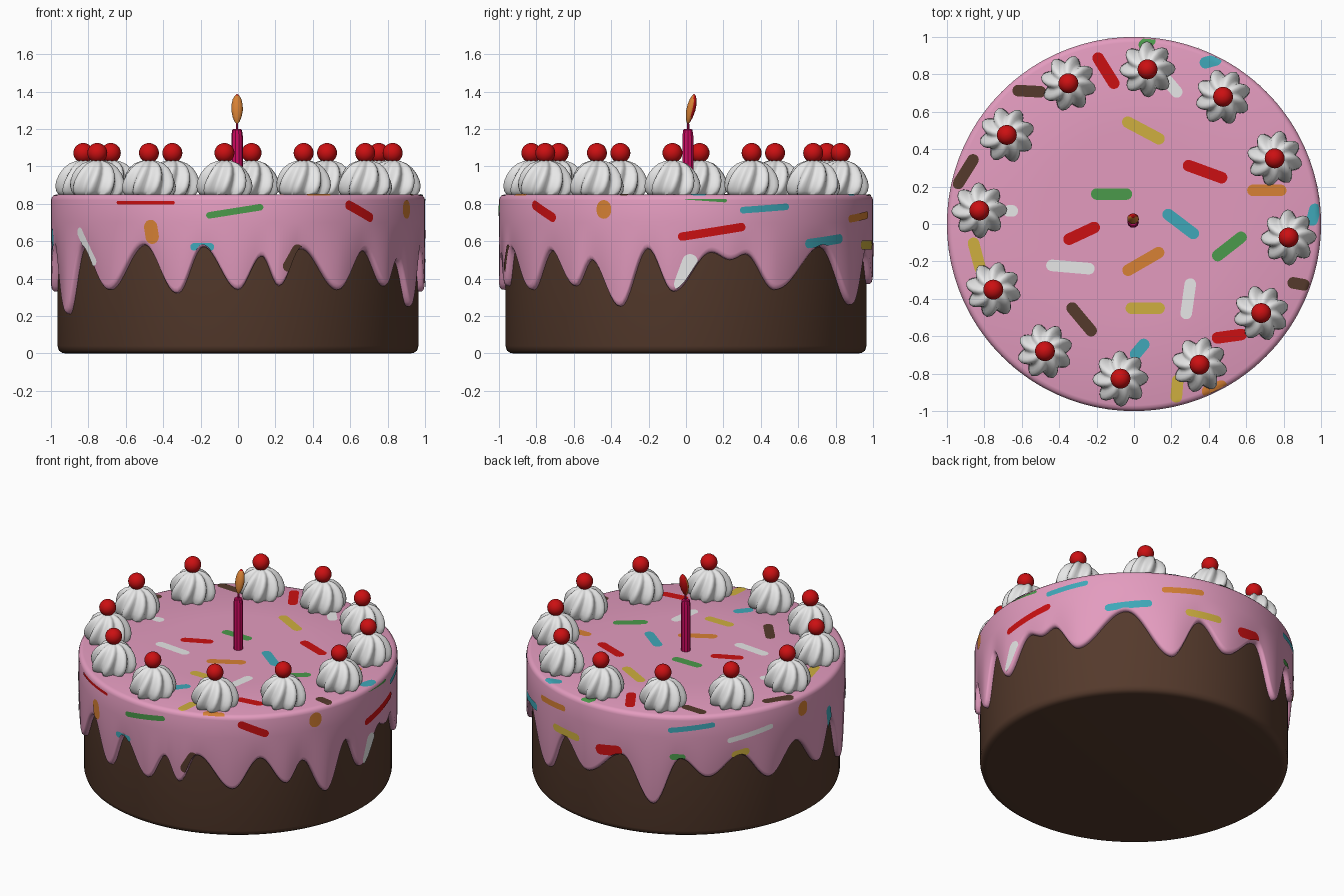
import bpy, bmesh, math
from math import sin, cos, pi, radians

if "Cube" in bpy.data.objects:
    bpy.data.objects.remove(bpy.data.objects["Cube"])

COL = dict(pink_icing=(.77, .33, .52), chocolate=(.09, .042, .025), white_cream=(.8, .8, .8),
           cherry_red=(.6, .005, .006), candle_pink=(.62, .003, .12), orange=(.68, .22, .035),
           yellow=(.62, .43, .05), green=(.07, .32, .07), cyan=(.05, .39, .48))
MAT = {}
for n, c in COL.items():
    MAT[n] = bpy.data.materials.new(n)
    MAT[n].diffuse_color = (*c, 1)


def make(name, verts, faces, mat, angle=40):
    me = bpy.data.meshes.new(name)
    me.from_pydata(verts, [], faces)
    bm = bmesh.new()
    bm.from_mesh(me)
    bmesh.ops.recalc_face_normals(bm, faces=bm.faces)
    bm.to_mesh(me)
    bm.free()
    ob = bpy.data.objects.new(name, me)
    bpy.context.collection.objects.link(ob)
    me.materials.append(MAT[mat])
    bpy.ops.object.select_all(action='DESELECT')
    ob.select_set(True)
    bpy.context.view_layer.objects.active = ob
    bpy.ops.object.shade_smooth_by_angle(angle=radians(angle))
    return ob


def rings(name, rows, n, fn, mat, angle=40):
    """Loft: fn(row, a) gives a point; both ends are capped."""
    v = [fn(r, 2 * pi * i / n) for r in rows for i in range(n)]
    f = [(j * n + i, j * n + (i + 1) % n, (j + 1) * n + (i + 1) % n, (j + 1) * n + i)
         for j in range(len(rows) - 1) for i in range(n)]
    f += [tuple(range(n)), tuple(range((len(rows) - 1) * n, len(rows) * n))]
    return make(name, v, f, mat, angle)


def lathe(name, prof, n, mat, at=(0, 0), angle=40):
    return rings(name, prof, n, lambda p, a: (at[0] + p[0] * cos(a), at[1] + p[0] * sin(a), p[1]), mat, angle)


# angle 0 is the front (-y), 90 is the right (+x)
def around(r, a, z):
    return (r * sin(a), -r * cos(a), z)


# Lower edge of the icing: alternating drip tips and arches (degrees, height)
DRIP = [(0, .34), (7.5, .52), (13, .36), (20, .56), (33, .34), (43, .55), (53, .36), (59, .5),
        (69, .25), (78, .56), (86, .33), (98, .54), (104, .5), (109, .53), (119, .34), (137, .57),
        (154, .26), (165, .54), (176, .37), (191, .54), (203, .23), (213, .55), (223, .42),
        (235, .55), (247, .36), (259, .55), (272, .33), (281, .57), (292, .21), (303, .57),
        (315.5, .34), (329.5, .58), (340.6, .32), (349, .57), (360, .34)]


def drip(a):
    d = math.degrees(a) % 360
    for (a0, z0), (a1, z1) in zip(DRIP, DRIP[1:]):
        if d <= a1:
            t = (d - a0) / (a1 - a0)
            return z0 + (z1 - z0) * (1 - cos(pi * t)) / 2
    return DRIP[-1][1]


# Cake body
lathe('cake_body', [(.92, 0), (.94, .003), (.957, .015), (.965, .04), (.965, .8)], 128, 'chocolate')

# Icing: (radius, height, whether the height is relative to the drip edge)
ICING = [(.95, .8, 0), (.95, .012, 1), (.967, 0, 1), (.985, .002, 1), (.995, .012, 1), (.999, .03, 1),
         (1, .7, 0), (1, .82, 0), (.996, .834, 0), (.986, .845, 0), (.97, .85, 0), (.5, .85, 0)]
rings('icing', ICING, 360, lambda p, a: around(p[0], a, p[1] + p[2] * drip(a)), 'pink_icing', 60)


# Sprinkles: thin capsules wrapped on the icing
def top_point(x, y):
    r = math.hypot(x, y)
    if r > .992:
        x, y, r = x * .992 / r, y * .992 / r, .992
    e = max(0, r - .97)
    return (x, y, .82 + math.sqrt(max(0, .03 ** 2 - e * e)) + .003)


def side_point(u, z):
    return around(1.003, u, min(max(z, drip(u) + .012), .825))


def sprinkle(name, u, v, tilt, length, width, mat, point):
    t, w, h, cols = radians(tilt), width / 2, length / 2, 24
    verts, faces = [], []
    for i in range(cols + 1):
        s = -h * cos(pi * i / cols)
        over = max(0, abs(s) - (h - w))
        half = math.sqrt(max(1e-7, w * w - over * over))
        for k in range(5):
            q = half * (k / 2 - 1)
            verts.append(point(u + s * cos(t) - q * sin(t), v + s * sin(t) + q * cos(t)))
    for i in range(cols):
        for k in range(4):
            a = i * 5 + k
            faces.append((a, a + 5, a + 6, a + 1))
    ob = make(name, verts, faces, mat)
    # make the plates face outward
    p = ob.data.polygons[len(faces) // 2]
    if p.normal.dot(p.center) < 0:
        ob.data.flip_normals()


R, O, Y, G, C, W, B = ('cherry_red', 'orange', 'yellow', 'green', 'cyan', 'white_cream', 'chocolate')
TOP = {R: [(.38, .28, -20, .25), (-.28, -.05, 25, .21), (-.15, .82, -58, .22), (.51, -.6, 8, .19)],
       G: [(-.12, .16, 0, .22), (.51, -.12, 38, .22), (.07, .97, 40, .1)],
       Y: [(.05, .5, -28, .25), (.06, -.45, 0, .21), (-.84, -.17, -75, .2), (.23, -.88, 85, .15)],
       C: [(.25, 0, -37, .23), (.41, .87, 15, .12), (.03, -.67, 50, .13), (.96, .05, 75, .12)],
       W: [(-.34, -.23, -5, .26), (.29, -.4, 82, .22), (.2, .74, -50, .15), (-.66, .07, 0, .08)],
       O: [(.05, -.2, 30, .25), (.71, .18, 0, .21), (.43, -.88, 20, .14)],
       B: [(-.28, -.51, -50, .22), (-.56, .71, -3, .18), (-.9, .28, 58, .21), (.88, -.32, -10, .12)]}
SIDE = {R: [(40.5, .76, -24, .21, .05), (-30, .806, 0, .36, .02), (98, .65, 9, .37, .045), (186, .56, 8, .19, .07)],
        G: [(-1, .76, 9, .31, .035), (96, .825, -4, .23, .02), (212, .57, 0, .1, .04)],
        Y: [(166, .58, 0, .25, .05), (235, .57, 10, .12, .05)],
        C: [(-11, .57, 0, .13, .04), (115, .775, 4, .29, .035), (138, .6, 6, .3, .05),
            (217, .77, 7, .3, .035), (279, .56, -80, .22, .06)],
        W: [(-54, .57, -52, .25, .05), (90, .43, 70, .21, .085), (239, .69, 9, .32, .035)],
        O: [(-27.5, .65, -80, .13, .08), (64, .77, 90, .1, .085), (158, .73, 5, .28, .04), (262, .76, 90, .1, .08)],
        B: [(17, .51, 60, .16, .06)]}
for m, items in TOP.items():
    for x, y, t, l in items:
        sprinkle('top_sprinkle', x, y, t, l, .062, m, top_point)
for m, items in SIDE.items():
    for a, z, t, l, w in items:
        sprinkle('side_sprinkle', radians(a), z, t, l, w, m, side_point)

# Twisted cream swirls, each with a cherry
CREAM = [(.13, .845), (.145, .868), (.15, .895), (.145, .925), (.132, .958), (.11, .99), (.08, 1.015), (.04, 1.03), (.01, 1.032)]
for k in range(12):
    a = radians(85 + 30 * k)
    cx, cy = .83 * cos(a), .83 * sin(a)

    def swirl(p, b):
        tw = (p[1] - .85) * 2.6
        r = p[0] * (.88 + .12 * cos(8 * b))
        return (cx + r * cos(b + tw + a), cy + r * sin(b + tw + a), p[1])
    rings('cream_swirl', CREAM, 64, swirl, 'white_cream', 70)
    lathe('cherry', [(.053 * sin(pi * i / 14) + .0003, 1.072 - .053 * cos(pi * i / 14)) for i in range(15)],
          24, 'cherry_red', (cx, cy))

# Candle and wick
lathe('candle', [(.031, .84), (.031, 1.16), (.026, 1.195), (.02, 1.2)], 10, 'candle_pink', (-.005, .01), 30)
lathe('wick', [(.006, 1.19), (.005, 1.25)], 8, 'candle_pink', (-.005, .012))

# Flame: leaning teardrop, orange in front and red behind
FLAME = [(.001, 1.225), (.014, 1.24), (.024, 1.265), (.031, 1.3), (.03, 1.33), (.023, 1.36), (.012, 1.378), (.001, 1.388)]
flame = rings('flame', FLAME, 20, lambda p, a: (-.005 + p[0] * cos(a),
              .01 + (p[1] - 1.225) * .21 + .8 * p[0] * sin(a), p[1]), 'orange', 60)
flame.data.materials.append(MAT['cherry_red'])
for p in flame.data.polygons:
    if p.normal.y + .5 * p.normal.z > .3 or p.center.z > 1.37:
        p.material_index = 1

for m in bpy.data.materials:
    if m.users and not m.is_grease_pencil:
        m.use_nodes = True
        m.node_tree.nodes["Principled BSDF"].inputs["Base Color"].default_value = m.diffuse_color
